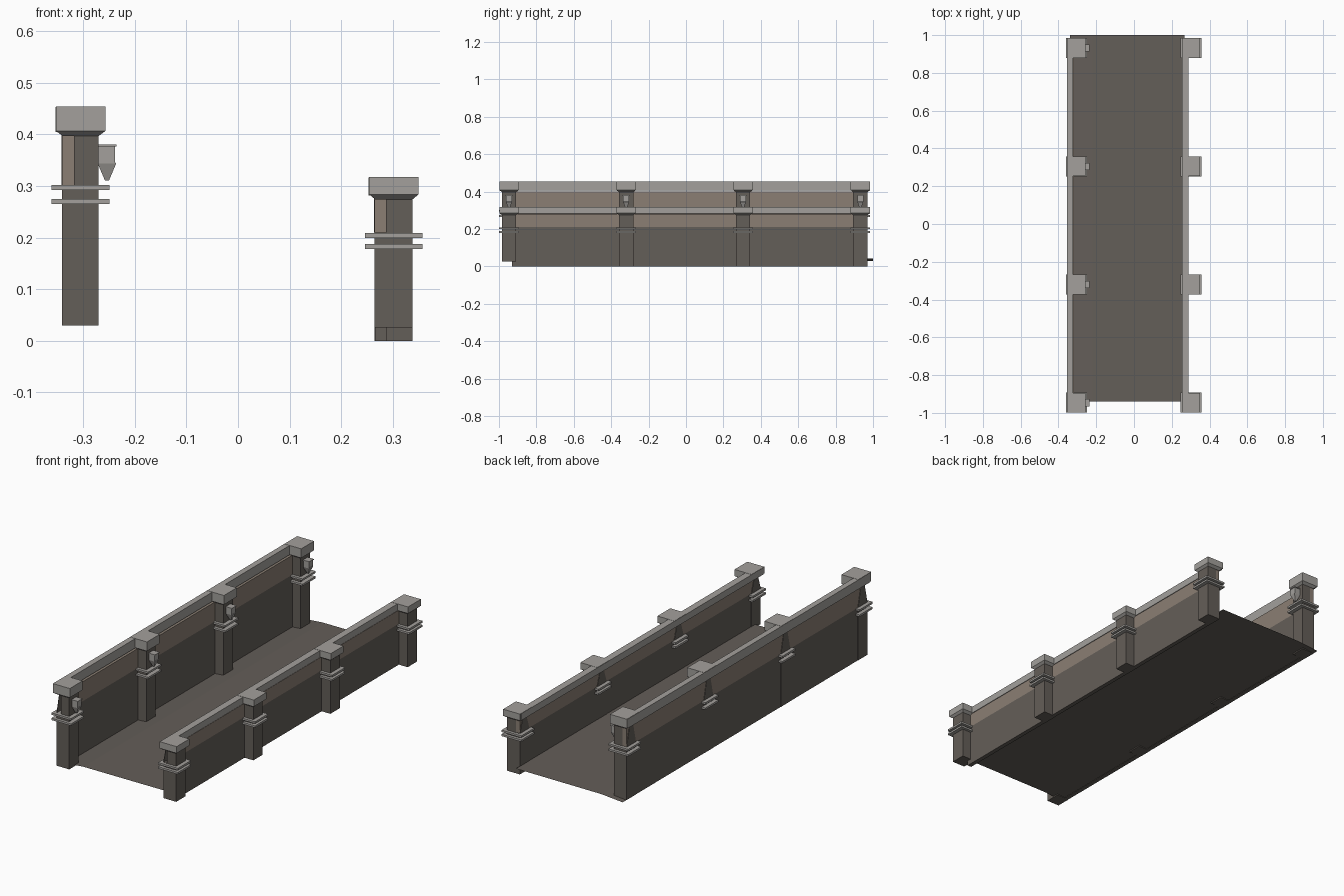
import bpy, bmesh

if "Cube" in bpy.data.objects:
    bpy.data.objects.remove(bpy.data.objects["Cube"])

def mat(name, c):
    m = bpy.data.materials.new(name)
    m.diffuse_color = (*c, 1)
    m.use_nodes = True
    m.node_tree.nodes["Principled BSDF"].inputs["Base Color"].default_value = m.diffuse_color
    return m

DARK = mat("dark stone", (0.127, 0.112, 0.098))
BROWN = mat("brown stone", (0.258, 0.212, 0.174))
GREY = mat("light grey stone", (0.366, 0.352, 0.332))

def finish(name, bm, m):
    bmesh.ops.recalc_face_normals(bm, faces=bm.faces)
    me = bpy.data.meshes.new(name)
    bm.to_mesh(me)
    bm.free()
    me.materials.append(m)
    ob = bpy.data.objects.new(name, me)
    bpy.context.collection.objects.link(ob)
    return ob

def loft(name, sections, m):
    """Stack of rectangles (x0, x1, y0, y1, z) joined into a closed solid."""
    bm = bmesh.new()
    rings = [[bm.verts.new(p) for p in ((a, c, z), (b, c, z), (b, d, z), (a, d, z))]
             for a, b, c, d, z in sections]
    for lo, hi in zip(rings, rings[1:]):
        for i in range(4):
            j = (i + 1) % 4
            bm.faces.new((lo[i], lo[j], hi[j], hi[i]))
    bm.faces.new(rings[0])
    bm.faces.new(rings[-1])
    return finish(name, bm, m)

def box(name, x0, x1, y0, y1, z0, z1, m):
    return loft(name, [(x0, x1, y0, y1, z0), (x0, x1, y0, y1, z1)], m)

POST_Y = (-0.946, -0.32, 0.305, 0.932)

def wall(side, back, inner, front, base, split, top, rail_x, rail_z, plates):
    """Parapet: lower wall, upper band, coping rail, and four capped posts."""
    box(side + "_wall_lower", back, inner, -0.93, 0.968, base, split, DARK)
    box(side + "_wall_upper", back, inner, -0.95, 0.968, split, top, BROWN)
    box(side + "_rail", *rail_x, -0.99, 0.975, *rail_z, GREY)
    for k, y in enumerate(POST_Y):
        n = f"{side}_post_{k + 1}"
        h, b = 0.038, (max(base, 0.026) if k == 0 else base)
        box(n + "_lower", back - 0.001, front, y - h, y + h, b, split, DARK)
        box(n + "_upper", inner - 0.001, front, y - h, y + h, split, top, DARK)
        # dark backing patch on the outer side of the wall
        loft(n + "_back_patch", [(back - 0.002, back, y - h, y + h, split),
                                 (back - 0.002, back, y - h * 0.4, y + h * 0.4, top)], DARK)
        # flared cap
        cx, c = (back + front) / 2, 0.048
        z0, z1 = rail_z
        cy = c + 0.004
        loft(n + "_cap", [(back, front, y - h, y + h, z0 - 0.008),
                          (cx - c, cx + c, y - cy, y + cy, z0 + 0.002),
                          (cx - c, cx + c, y - cy, y + cy, z1 + 0.001)], GREY)
        # thin moulding plates
        for i, z in enumerate(plates):
            r = 0.056
            box(f"{n}_moulding_{i + 1}", cx - r, cx + r, y - r + 0.003, y + r - 0.003,
                z - 0.005, z + 0.005, GREY)

wall("left", -0.34, -0.317, -0.27, 0.03, 0.30, 0.40,
     (-0.354, -0.324), (0.405, 0.453), (0.270, 0.297))
wall("right", 0.266, 0.288, 0.338, 0.0, 0.21, 0.28,
     (0.253, 0.289), (0.282, 0.317), (0.183, 0.204))

# bracket lamps on the inner face of the tall wall
for k, y in enumerate(POST_Y):
    x, w = -0.254, 0.016
    loft(f"lamp_{k + 1}", [(x - 0.004, x + 0.004, y - 0.004, y + 0.004, 0.311),
                           (x - w - 0.002, x + w + 0.002, y - w, y + w, 0.344),
                           (x - w, x + w, y - w, y + w, 0.346),
                           (x - w, x + w, y - w, y + w, 0.377)], GREY)
    box(f"lamp_lid_{k + 1}", x - 0.019, x + 0.019, y - 0.019, y + 0.019, 0.377, 0.381, GREY)

# channel floor, dipping slightly under the tall wall
bm = bmesh.new()
rows = [[bm.verts.new((x, y, z)) for y in (-0.94, 1.0)]
        for x, z in ((-0.34, 0.03), (-0.22, 0.04), (0.267, 0.041))]
for a, b in zip(rows, rows[1:]):
    bm.faces.new((a[0], b[0], b[1], a[1]))
floor = finish("channel_floor", bm, DARK)
if floor.data.polygons[0].normal.z < 0:
    floor.data.flip_normals()
